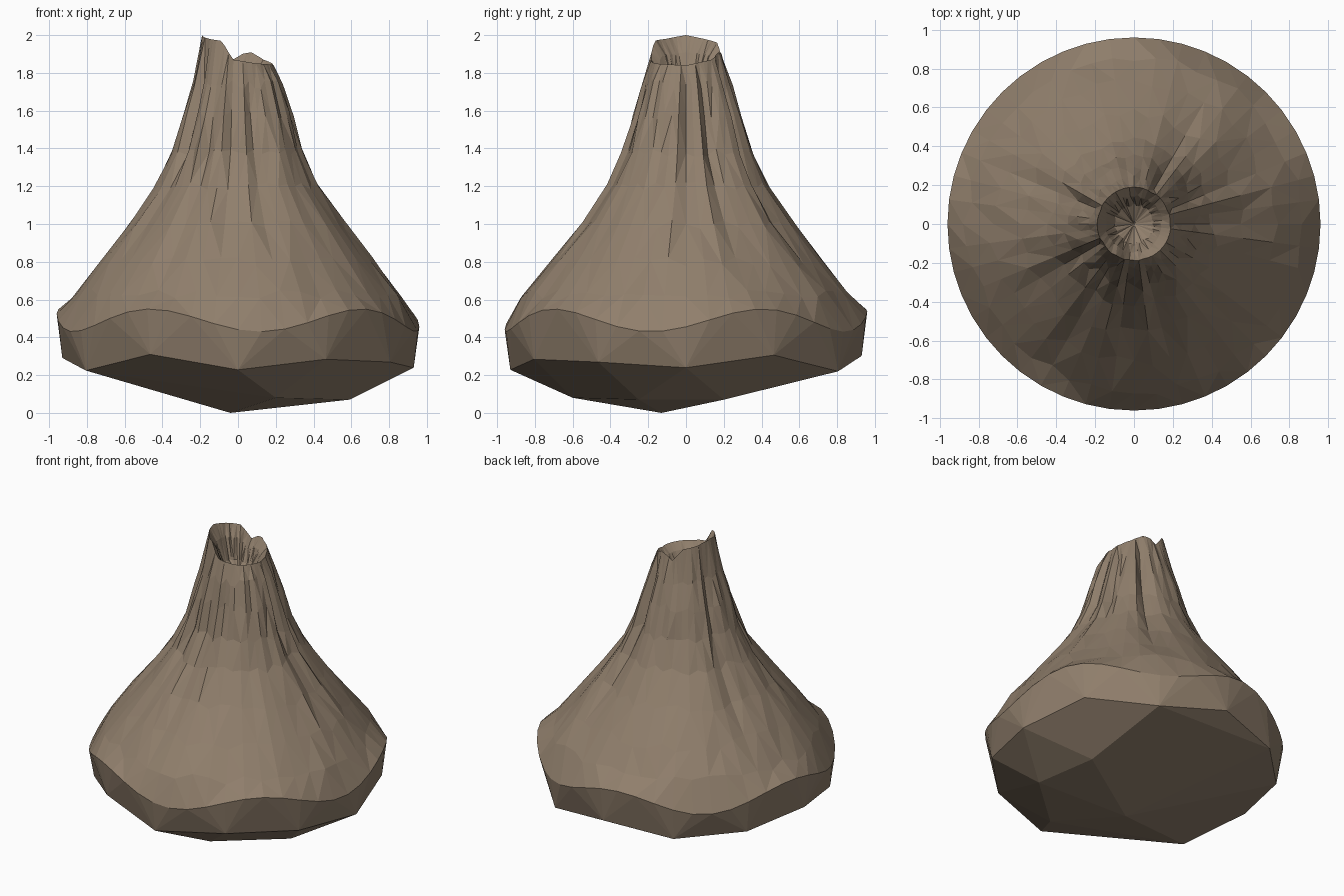
import bpy, bmesh, random
from math import cos, sin, pi, radians, degrees

random.seed(4)
cube = bpy.data.objects.get("Cube")
if cube:
    bpy.data.objects.remove(cube)

# Material
rock = bpy.data.materials.new("brown rock")
rock.use_nodes = True
colour = (0.28, 0.212, 0.15, 1)
rock.diffuse_color = colour
bsdf = rock.node_tree.nodes["Principled BSDF"]
bsdf.inputs["Base Color"].default_value = colour
bsdf.inputs["Roughness"].default_value = 0.9

SIDES, STEP = 48, 4
# Slope profile as (radius, height)
SLOPE = [(0.86, 0.63), (0.73, 0.8), (0.575, 1.0), (0.435, 1.2),
         (0.35, 1.38), (0.29, 1.58), (0.24, 1.74)]
# Gullies as (angle, lower end, depth)
GULLIES = [(53, 0.66, 0.075), (22, 0.6, 0.05), (-4, 0.8, 0.05), (-80, 0.7, 0.05),
           (-101, 0.64, 0.05), (-126, 0.72, 0.05), (-150, 0.75, 0.04), (153, 0.7, 0.05)]
# Crater lip as (angle, height)
LIP = [(0, 1.84), (45, 1.87), (68, 1.91), (84, 1.9), (97, 1.87), (120, 1.96), (180, 2.0),
       (215, 1.98), (243, 1.97), (262, 1.87), (300, 1.85), (360, 1.84)]


def lobe(a):
    """Five gentle waves around the base edge."""
    return cos(5 * (a - radians(25)))


def lip_height(a):
    d = degrees(a) % 360
    for (a0, z0), (a1, z1) in zip(LIP, LIP[1:]):
        if d <= a1:
            return z0 + (z1 - z0) * (d - a0) / (a1 - a0)


def gully(a, z):
    """Inward cut: steep on one side, easing out on the other."""
    cut = 0
    for angle, low, depth in GULLIES:
        t = (degrees(a) - angle) % 360
        if t < 24 and low < z < 1.9:
            cut = max(cut, depth * (1 - t / 24) * sin(pi * (z - low) / (1.9 - low)) ** 0.6)
    return cut


def ring(bm, count, shape):
    verts = []
    for i in range(count):
        a = 2 * pi * i / count
        r, z = shape(a)
        verts.append(bm.verts.new((r * cos(a), r * sin(a), z)))
    return verts


def bridge(bm, lower, upper):
    n = len(lower)
    for i in range(n):
        j = (i + 1) % n
        bm.faces.new((lower[i], lower[j], upper[j], upper[i]))


def rough(r, z):
    """Slope ring with gullies and chipped unevenness."""
    def shape(a):
        zz = z + random.uniform(-0.025, 0.025)
        slope = (z - zz) * (0.75 if z < 1.3 else 0.3)
        return r + slope - gully(a, z) + random.uniform(-0.008, 0.01), zz
    return shape


bm = bmesh.new()

# Outer slope from the wavy base edge to the crater lip
base_edge = ring(bm, SIDES, lambda a: (0.96, 0.49 + 0.06 * lobe(a)))
rings = [base_edge] + [ring(bm, SIDES, rough(r, z)) for r, z in SLOPE]
rings.append(ring(bm, SIDES, lambda a: (0.19 - gully(a, 1.85) * 0.4, lip_height(a))))

# Crater wall and floor
for r, drop in ((0.145, 0.3), (0.1, 0.8)):
    rings.append(ring(bm, SIDES, lambda a: (
        r + random.uniform(-0.008, 0.008),
        lip_height(a) * (1 - drop) + 1.7 * drop)))
for lower, upper in zip(rings, rings[1:]):
    bridge(bm, lower, upper)
floor = bm.verts.new((0, 0, 1.68))
for i in range(SIDES):
    bm.faces.new((rings[-1][i], rings[-1][(i + 1) % SIDES], floor))

# Faceted band below the base edge
foot = ring(bm, SIDES // STEP, lambda a: (0.93, 0.265 + 0.045 * lobe(a)))
for j in range(len(foot)):
    k = (j + 1) % len(foot)
    top = [base_edge[(j * STEP + s) % SIDES] for s in range(STEP + 1)]
    half = STEP // 2
    for s in range(STEP):
        bm.faces.new((foot[j] if s < half else foot[k], top[s + 1], top[s]))
    bm.faces.new((foot[j], foot[k], top[half]))

# Broad, uneven underside
keel = [bm.verts.new(p) for p in ((-0.04, -0.13, 0), (0.2, -0.6, 0.08),
                                  (0.59, -0.25, 0.07), (0.52, 0.2, 0.07))]
hull = bmesh.ops.convex_hull(bm, input=foot + keel, use_existing_faces=False)
caps = [f for f in hull["geom"] if isinstance(f, bmesh.types.BMFace)
        and f.normal.z > 0 and all(v in foot for v in f.verts)]
bmesh.ops.delete(bm, geom=caps, context="FACES")

bmesh.ops.triangulate(bm, faces=[f for f in bm.faces if len(f.verts) > 3])
bmesh.ops.recalc_face_normals(bm, faces=bm.faces)
mesh = bpy.data.meshes.new("volcano_rock")
bm.to_mesh(mesh)
bm.free()
mesh.materials.append(rock)
volcano = bpy.data.objects.new("volcano_rock", mesh)
bpy.context.collection.objects.link(volcano)
